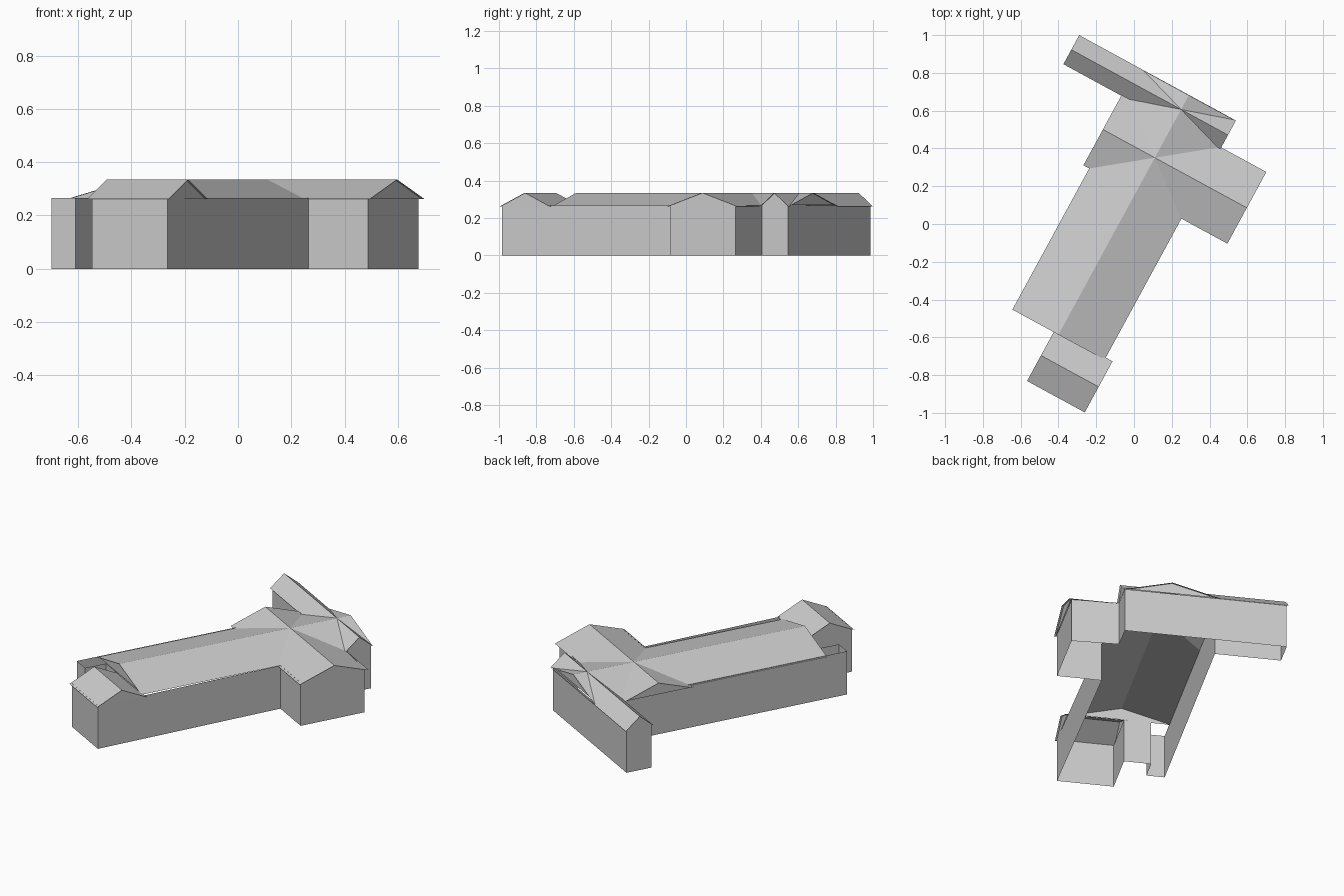
import bpy, bmesh
from mathutils import Vector

if "Cube" in bpy.data.objects:
    bpy.data.objects.remove(bpy.data.objects["Cube"])

# The building is laid out on its own rotated axes: u along the hall, v across it
U, V = Vector((0.478, 0.878, 0)), Vector((0.878, -0.478, 0))
EAVE, RIDGE, WALL = 0.261, 0.335, 0.266
INSET = 0.01  # roof overhang beyond the gable walls


def P(u, v, z=0.0):
    return U * u + V * v + Vector((0, 0, z))


def finish(name, bm):
    bmesh.ops.remove_doubles(bm, verts=bm.verts, dist=1e-5)
    me = bpy.data.meshes.new(name)
    bm.to_mesh(me)
    bm.free()
    bpy.context.collection.objects.link(bpy.data.objects.new(name, me))


# Outer walls: one closed outline, without floor
outline = [(-0.992, 0.238), (0.157, 0.216), (0.157, 0.470), (0.557, 0.468),
           (0.573, 0.200), (0.73, 0.200), (0.73, -0.722), (0.573, -0.722),
           (0.573, -0.345), (-0.834, -0.343),
           (-0.834, -0.240), (-0.703, -0.240), (-0.703, -0.085), (-0.992, -0.085)]
bm = bmesh.new()
for a, b in zip(outline, outline[1:] + outline[:1]):
    bm.faces.new([bm.verts.new(p) for p in
                  (P(*a), P(*b), P(*b, WALL), P(*a, WALL))])
finish("walls", bm)

# Gable roofs: ridge axis, cross axis, start and end along the ridge, ridge offset, half span
roofs = {
    "hall_roof": (U, V, -0.706, 0.738, -0.071, 0.278),
    "cross_wing_roof": (V, U, -0.384, 0.484, 0.361, 0.216),
    "back_wing_roof": (V, U, -0.733, 0.212, 0.652, 0.0875),
    "front_wing_roof": (V, U, -0.100, 0.248, -0.847, 0.154),
}


def local(r, co):
    k = U.cross(V).z
    u = (co.x * V.y - co.y * V.x) / k
    v = (U.x * co.y - U.y * co.x) / k
    return (u, v) if r[0] is U else (v, u)


def covered(r, co):
    a, c = local(r, co)
    top = RIDGE - (RIDGE - EAVE) * abs(c - r[4]) / r[5]
    return r[2] < a < r[3] and co.z < top - 1e-5 and co.z > EAVE - 1e-5


for name, r in roofs.items():
    ax, cr, s, e, c, h = r
    bm = bmesh.new()

    def pt(a, side):
        z = RIDGE if side == 0 else EAVE
        return bm.verts.new(ax * a + cr * (c + side * h) + Vector((0, 0, z)))

    # Two slopes and two gable ends
    for side in (-1, 1):
        bm.faces.new([pt(s, 0), pt(e, 0), pt(e, side), pt(s, side)])
    for a in (s + INSET, e - INSET):
        bm.faces.new([pt(a, -1), pt(a, 1), pt(a, 0)])
    bmesh.ops.remove_doubles(bm, verts=bm.verts, dist=1e-5)

    # Cut the valleys and drop what lies beneath the other roofs
    for other, o in roofs.items():
        if other == name:
            continue
        oa, oc, os_, oe, oo, oh = o
        ridge = oa * os_ + oc * oo + Vector((0, 0, RIDGE))
        cuts = [(oa * os_ + oc * oo, oa), (oa * oe + oc * oo, oa)]
        for side in (-1, 1):
            slope = oc * (side * oh) + Vector((0, 0, EAVE - RIDGE))
            cuts.append((ridge, oa.cross(slope).normalized()))
        for co, no in cuts:
            bmesh.ops.bisect_plane(bm, geom=bm.verts[:] + bm.edges[:] + bm.faces[:],
                                   dist=1e-5, plane_co=co, plane_no=no)
        hidden = [f for f in bm.faces if covered(o, f.calc_center_median())]
        bmesh.ops.delete(bm, geom=hidden, context='FACES')
    bmesh.ops.recalc_face_normals(bm, faces=bm.faces[:])
    # Roof faces look upward
    bm.normal_update()
    for f in bm.faces:
        if f.normal.z < -0.01:
            f.normal_flip()
    bmesh.ops.dissolve_limit(bm, angle_limit=0.01, verts=bm.verts[:], edges=bm.edges[:])
    finish(name, bm)
